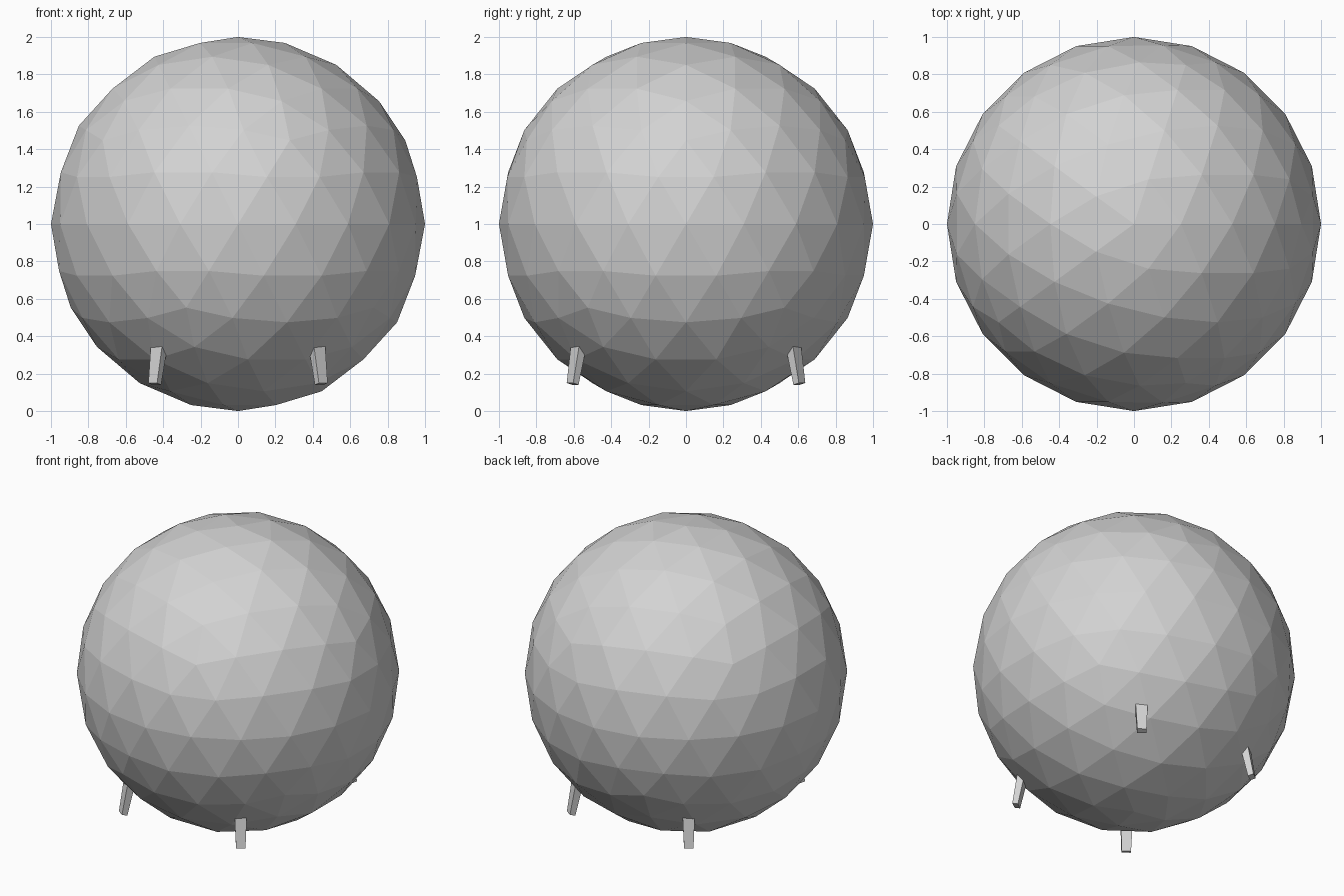
import bpy
import bmesh
import math
from mathutils import Vector

if "Cube" in bpy.data.objects:
    bpy.data.objects.remove(bpy.data.objects["Cube"])

grey = bpy.data.materials.new("light_grey")
grey.diffuse_color = (0.65, 0.65, 0.65, 1.0)
grey.use_nodes = True
grey.node_tree.nodes["Principled BSDF"].inputs["Base Color"].default_value = grey.diffuse_color

# Faceted ball
bpy.ops.mesh.primitive_ico_sphere_add(subdivisions=3, radius=1, location=(0, 0, 1))
ball = bpy.context.object
ball.name = "faceted_ball"
ball.data.materials.append(grey)


def tapered_leg(name, sx, sy):
    """Small leg that faces outward, splays out and narrows to the foot."""
    angle = math.radians(53.7)
    out = Vector((sx * math.cos(angle), sy * math.sin(angle), 0))
    side = Vector((-out.y, out.x, 0))
    up = Vector((0, 0, 1))
    # each ring: radius from the centre, height, width, depth, foot slope
    rings = [(0.752, 0.145, 0.058, 0.036, 0.005),
             (0.702, 0.400, 0.080, 0.050, 0.005)]
    bm = bmesh.new()
    loops = []
    for r, z, w, d, slope in rings:
        loops.append([bm.verts.new(out * (r + a * d / 2) + side * (b * w / 2) + up * (z + a * slope))
                      for a, b in ((1, -1), (1, 1), (-1, 1), (-1, -1))])
    foot, top = loops
    bm.faces.new(foot)
    bm.faces.new(top)
    for i in range(4):
        j = (i + 1) % 4
        bm.faces.new((foot[i], foot[j], top[j], top[i]))
    bmesh.ops.recalc_face_normals(bm, faces=bm.faces)
    mesh = bpy.data.meshes.new(name)
    bm.to_mesh(mesh)
    bm.free()
    mesh.materials.append(grey)
    bpy.context.collection.objects.link(bpy.data.objects.new(name, mesh))


# Four legs, one in each quarter
for depth_name, sy in (("front", -1), ("back", 1)):
    for side_name, sx in (("left", -1), ("right", 1)):
        tapered_leg(f"{depth_name}_{side_name}_leg", sx, sy)
